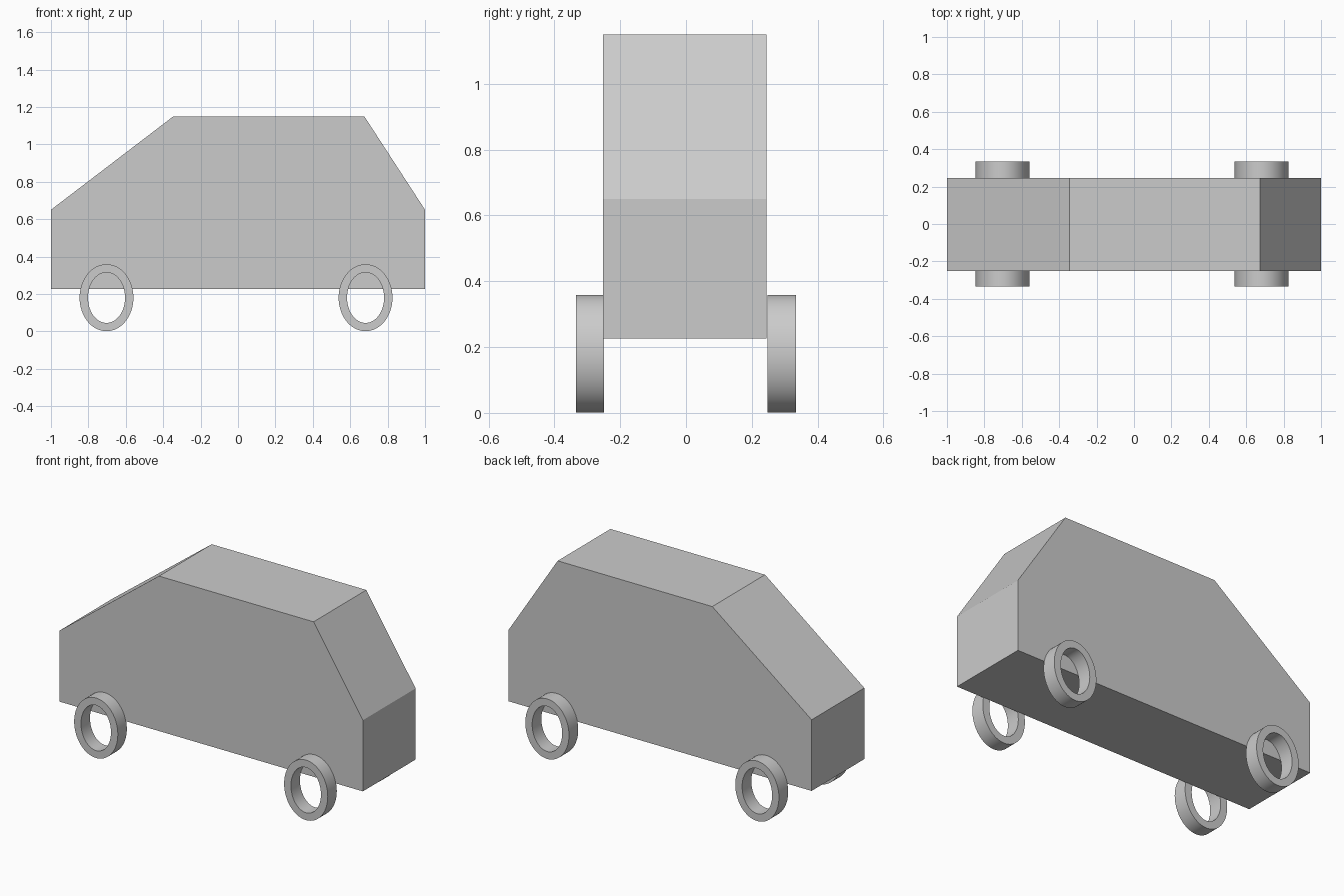
import bpy, bmesh
from math import cos, sin, tau

if "Cube" in bpy.data.objects:
    bpy.data.objects.remove(bpy.data.objects["Cube"])


def finish(name, bm):
    bmesh.ops.recalc_face_normals(bm, faces=bm.faces)
    mesh = bpy.data.meshes.new(name)
    bm.to_mesh(mesh)
    bm.free()
    obj = bpy.data.objects.new(name, mesh)
    bpy.context.collection.objects.link(obj)
    return obj


# Van body: side profile extruded across the width
def make_body(y0, y1):
    profile = [(-1, 0.226), (1, 0.226), (1, 0.65), (0.675, 1.15),
               (-0.345, 1.15), (-1, 0.65)]
    bm = bmesh.new()
    side = bm.faces.new([bm.verts.new((x, y0, z)) for x, z in profile])
    ext = bmesh.ops.extrude_face_region(bm, geom=[side], use_keep_orig=True)
    verts = [g for g in ext["geom"] if isinstance(g, bmesh.types.BMVert)]
    bmesh.ops.translate(bm, verts=verts, vec=(0, y1 - y0, 0))
    return finish("van_body", bm)


# Wheel: open oval ring with a rectangular section
def make_wheel(name, x, y0, y1, sides=64):
    outer, inner, cz = (0.144, 0.179), (0.099, 0.135), 0.18
    section = [(outer, y0), (outer, y1), (inner, y1), (inner, y0)]
    bm = bmesh.new()
    rings = [[bm.verts.new((x + r[0] * cos(tau * i / sides), y,
                            cz + r[1] * sin(tau * i / sides)))
              for i in range(sides)] for r, y in section]
    for k in range(4):
        a, b = rings[k], rings[(k + 1) % 4]
        for i in range(sides):
            j = (i + 1) % sides
            bm.faces.new((a[i], a[j], b[j], b[i]))
    obj = finish(name, bm)
    bpy.ops.object.select_all(action='DESELECT')
    obj.select_set(True)
    bpy.context.view_layer.objects.active = obj
    bpy.ops.object.shade_smooth_by_angle()


make_body(-0.252, 0.245)
for end, x in (("left", -0.703), ("right", 0.682)):
    make_wheel(f"front_{end}_wheel", x, -0.334, -0.249)
    make_wheel(f"back_{end}_wheel", x, 0.247, 0.334)
